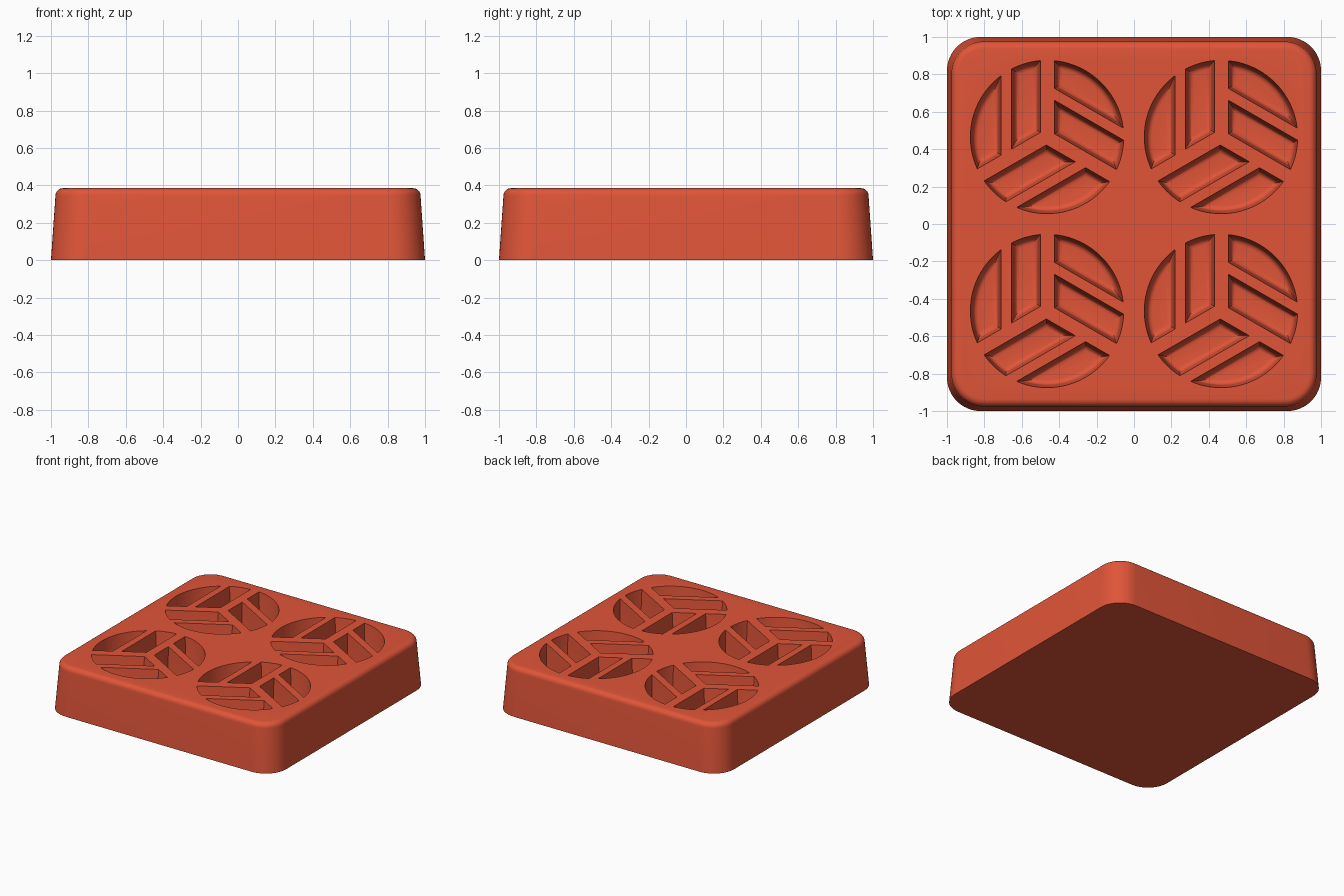
import bpy, bmesh, math
from mathutils import Matrix, Vector

cube = bpy.data.objects.get("Cube")
if cube:
    bpy.data.objects.remove(cube, do_unlink=True)

HEIGHT = 0.385
FLOOR = 0.19          # height of the pocket floors
RADIUS = 0.41         # radius of each round pattern
PITCH = 0.465         # offset of each pattern from the middle
SLOPE = math.tan(math.radians(30))

red = bpy.data.materials.new("brick red")
red.use_nodes = True
red.diffuse_color = (0.75, 0.09, 0.04, 1)
red.node_tree.nodes["Principled BSDF"].inputs["Base Color"].default_value = (0.75, 0.09, 0.04, 1)


def loft(bm, rings):
    """Skin a stack of equal-length rings and cap both ends."""
    loops = [[bm.verts.new(p) for p in ring] for ring in rings]
    n = len(loops[0])
    for a, b in zip(loops, loops[1:]):
        for i in range(n):
            j = (i + 1) % n
            bm.faces.new((a[i], a[j], b[j], b[i]))
    bm.faces.new(loops[0][::-1])
    bm.faces.new(loops[-1])


def make_object(name, bm):
    bmesh.ops.recalc_face_normals(bm, faces=bm.faces)
    mesh = bpy.data.meshes.new(name)
    bm.to_mesh(mesh)
    bm.free()
    obj = bpy.data.objects.new(name, mesh)
    bpy.context.collection.objects.link(obj)
    mesh.materials.append(red)
    return obj


def rounded_square(half, r, z, steps=12):
    pts = []
    for q in range(4):
        centre = Matrix.Rotation(q * math.pi / 2, 3, 'Z') @ Vector((half - r, half - r, z))
        for s in range(steps + 1):
            a = (q + s / steps) * math.pi / 2
            pts.append(centre + Vector((r * math.cos(a), r * math.sin(a), 0)))
    return pts


def pocket_outline(left, right, inset, z, steps=20):
    """Slice of a disc between two upright lines, above a slanted line; no left means open."""
    r, x1 = RADIUS - inset, right - inset
    base = 0.045 + inset / math.cos(math.radians(30))
    pts = []
    if left is None:
        # angle where the slanted line meets the arc
        end = math.radians(210) - math.asin(base * math.cos(math.radians(30)) / r)
    else:
        x0 = left + inset
        end = math.acos(x0 / r)
        pts.append(Vector((x0, base + SLOPE * x0, z)))
    pts.append(Vector((x1, base + SLOPE * x1, z)))
    start = math.acos(x1 / r)
    for s in range(steps + 1):
        a = start + (end - start) * s / steps
        pts.append(Vector((r * math.cos(a), r * math.sin(a), z)))
    return pts


# Tapered block with a rounded top edge
fillet = 0.04
rings = [rounded_square(1, 0.18, 0)]
for k in range(7):
    a = k / 6 * math.pi / 2
    inset = fillet * (1 - math.cos(a))
    rings.append(rounded_square(0.976 - inset, 0.175 - inset, HEIGHT - fillet + fillet * math.sin(a)))
bm = bmesh.new()
loft(bm, rings)
block = make_object("block", bm)

# Pocket wall profile: slight draft, then a rounded foot
profile = [(-0.002, HEIGHT + 0.03), (0, HEIGHT)]
for k in range(6):
    a = k / 5 * math.pi / 2
    profile.append((0.014 + 0.03 * (1 - math.cos(a)), FLOOR + 0.03 * (1 - math.sin(a))))

# Four round patterns, each with three turned pairs of pockets
bm = bmesh.new()
for cx in (-PITCH, PITCH):
    for cy in (-PITCH, PITCH):
        for turn in range(3):
            place = Matrix.Translation((cx, cy, 0)) @ Matrix.Rotation(turn * math.tau / 3, 4, 'Z')
            for left, right in ((-0.19, -0.035), (None, -0.245)):
                loft(bm, [[place @ p for p in pocket_outline(left, right, d, z)] for d, z in profile])
cutter = make_object("pocket_cutter", bm)
cutter.hide_render = True

cut = block.modifiers.new("pockets", 'BOOLEAN')
cut.operation = 'DIFFERENCE'
cut.solver = 'EXACT'
cut.object = cutter
bpy.context.view_layer.objects.active = block
block.select_set(True)
cutter.select_set(False)
bpy.ops.object.modifier_apply(modifier=cut.name)
bpy.data.objects.remove(cutter, do_unlink=True)
bpy.ops.object.shade_smooth_by_angle(angle=math.radians(35))
